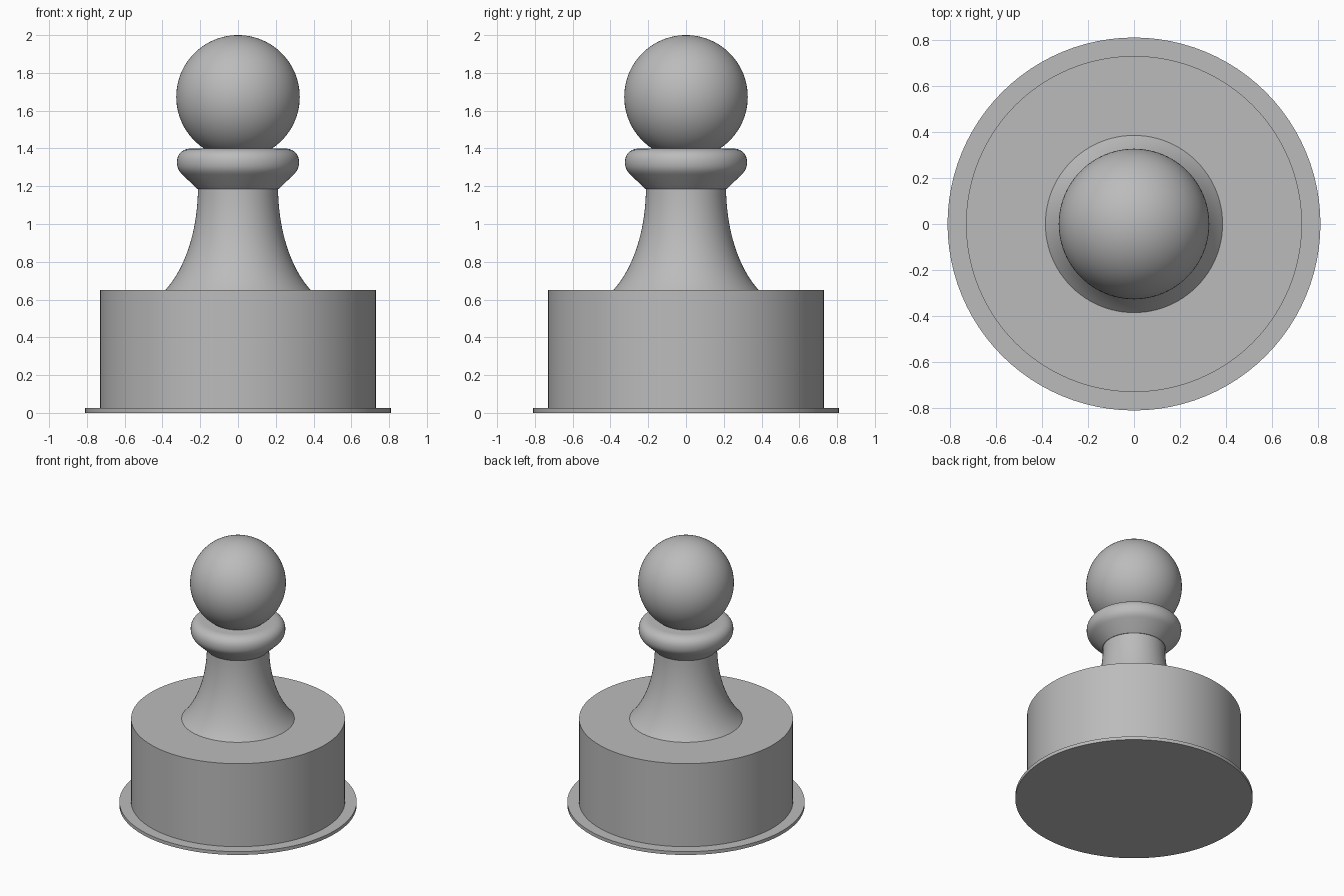
import bpy, bmesh, math
from mathutils import Vector
from mathutils.geometry import interpolate_bezier

if "Cube" in bpy.data.objects:
    bpy.data.objects.remove(bpy.data.objects["Cube"])

SIDES = 96

grey = bpy.data.materials.new("plain_grey")
grey.diffuse_color = (0.5, 0.5, 0.5, 1)
grey.use_nodes = True
grey.node_tree.nodes["Principled BSDF"].inputs["Base Color"].default_value = grey.diffuse_color


def lathe(name, profile, angle=30):
    """Spin a (radius, height) profile, listed bottom to top, around z."""
    bm = bmesh.new()
    rings = []
    for r, z in profile:
        if r < 1e-6:
            rings.append([bm.verts.new((0, 0, z))])
        else:
            rings.append([bm.verts.new((r * math.cos(math.tau * i / SIDES),
                                        r * math.sin(math.tau * i / SIDES), z))
                          for i in range(SIDES)])
    for low, high in zip(rings, rings[1:]):
        for i in range(SIDES):
            j = (i + 1) % SIDES
            if len(low) == 1:
                bm.faces.new((low[0], high[j], high[i]))
            elif len(high) == 1:
                bm.faces.new((low[i], low[j], high[0]))
            else:
                bm.faces.new((low[i], low[j], high[j], high[i]))
    # flat caps on open ends
    if len(rings[0]) > 1:
        bm.faces.new(rings[0][::-1])
    if len(rings[-1]) > 1:
        bm.faces.new(rings[-1])
    mesh = bpy.data.meshes.new(name)
    bm.to_mesh(mesh)
    bm.free()
    mesh.materials.append(grey)
    obj = bpy.data.objects.new(name, mesh)
    bpy.context.collection.objects.link(obj)
    bpy.ops.object.select_all(action='DESELECT')
    obj.select_set(True)
    bpy.context.view_layer.objects.active = obj
    bpy.ops.object.shade_smooth_by_angle(angle=math.radians(angle))
    return obj


def bezier(p0, p1, p2, p3, count):
    pts = [Vector((p[0], p[1], 0)) for p in (p0, p1, p2, p3)]
    return [(v.x, v.y) for v in interpolate_bezier(*pts, count)]


# thin foot plate and drum base
lathe("foot_plate", [(0.81, 0), (0.81, 0.025)])
lathe("drum_base", [(0.73, 0.025), (0.73, 0.65)])

# flared neck
lathe("neck", bezier((0.385, 0.65), (0.285, 0.76), (0.215, 0.95), (0.212, 1.185), 20))

# collar: sloped underside, rounded rim, flat top
rim = (bezier((0.295, 1.262), (0.315, 1.282), (0.323, 1.30), (0.323, 1.328), 8)
       + bezier((0.323, 1.328), (0.323, 1.37), (0.295, 1.40), (0.245, 1.40), 10)[1:])
lathe("collar", [(0.215, 1.185)] + rim)

# ball head
R = 0.327
lathe("head", [(R * math.sin(math.pi * k / 48), 2 - R - R * math.cos(math.pi * k / 48))
               for k in range(49)])
